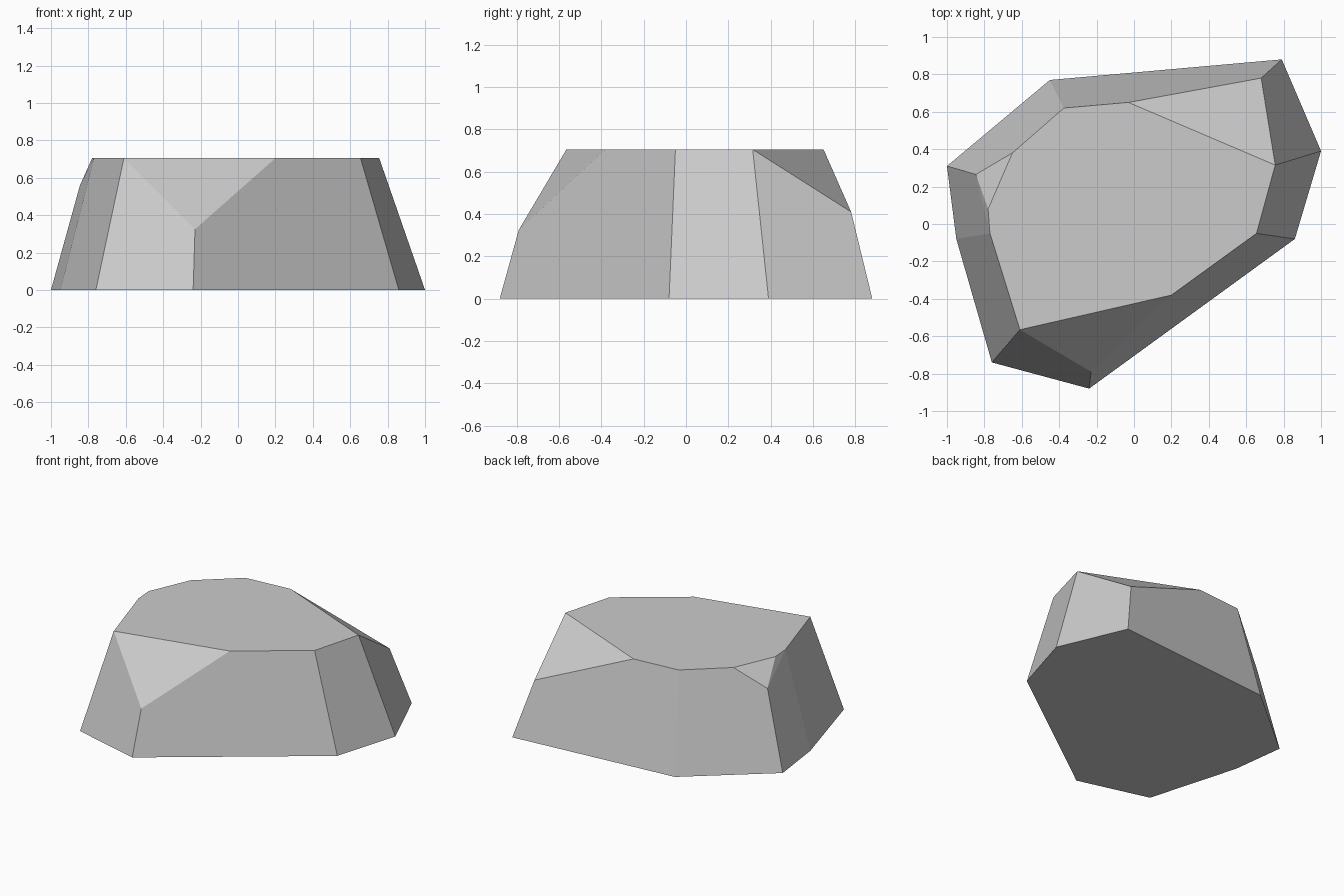
import bpy
import bmesh
from math import radians

cube = bpy.data.objects.get("Cube")
if cube:
    bpy.data.objects.remove(cube, do_unlink=True)

# Single stone grey
stone = bpy.data.materials.new("stone grey")
stone.use_nodes = True
grey = (0.6, 0.6, 0.6, 1)
stone.diffuse_color = grey
bsdf = next(n for n in stone.node_tree.nodes if n.type == "BSDF_PRINCIPLED")
bsdf.inputs["Base Color"].default_value = grey

# Ground outline, flat top outline, and the corners of the chipped edges
height = 0.705
ground = [(-1, .31), (-.95, -.08), (-.76, -.74), (-.24, -.88),
          (.86, -.08), (1, .39), (.79, .88), (-.45, .77)]
top = [(-.65, .38), (-.78, .08), (-.77, -.05), (-.61, -.565), (.2, -.38),
       (.655, -.05), (.755, .315), (-.03, .65), (-.375, .62)]
chips = [(-.845, .265, .56), (-.23, -.79, .325), (.68, .78, .41)]
points = [(x, y, 0) for x, y in ground] + [(x, y, height) for x, y in top] + chips

# Wrap the corners in a faceted shell and merge the flat facets
bm = bmesh.new()
for p in points:
    bm.verts.new(p)
bmesh.ops.convex_hull(bm, input=bm.verts[:])
bmesh.ops.dissolve_limit(bm, angle_limit=radians(3), verts=bm.verts[:], edges=bm.edges[:])
bmesh.ops.recalc_face_normals(bm, faces=bm.faces[:])

mesh = bpy.data.meshes.new("rock")
bm.to_mesh(mesh)
bm.free()
mesh.materials.append(stone)
rock = bpy.data.objects.new("rock", mesh)
bpy.context.collection.objects.link(rock)
